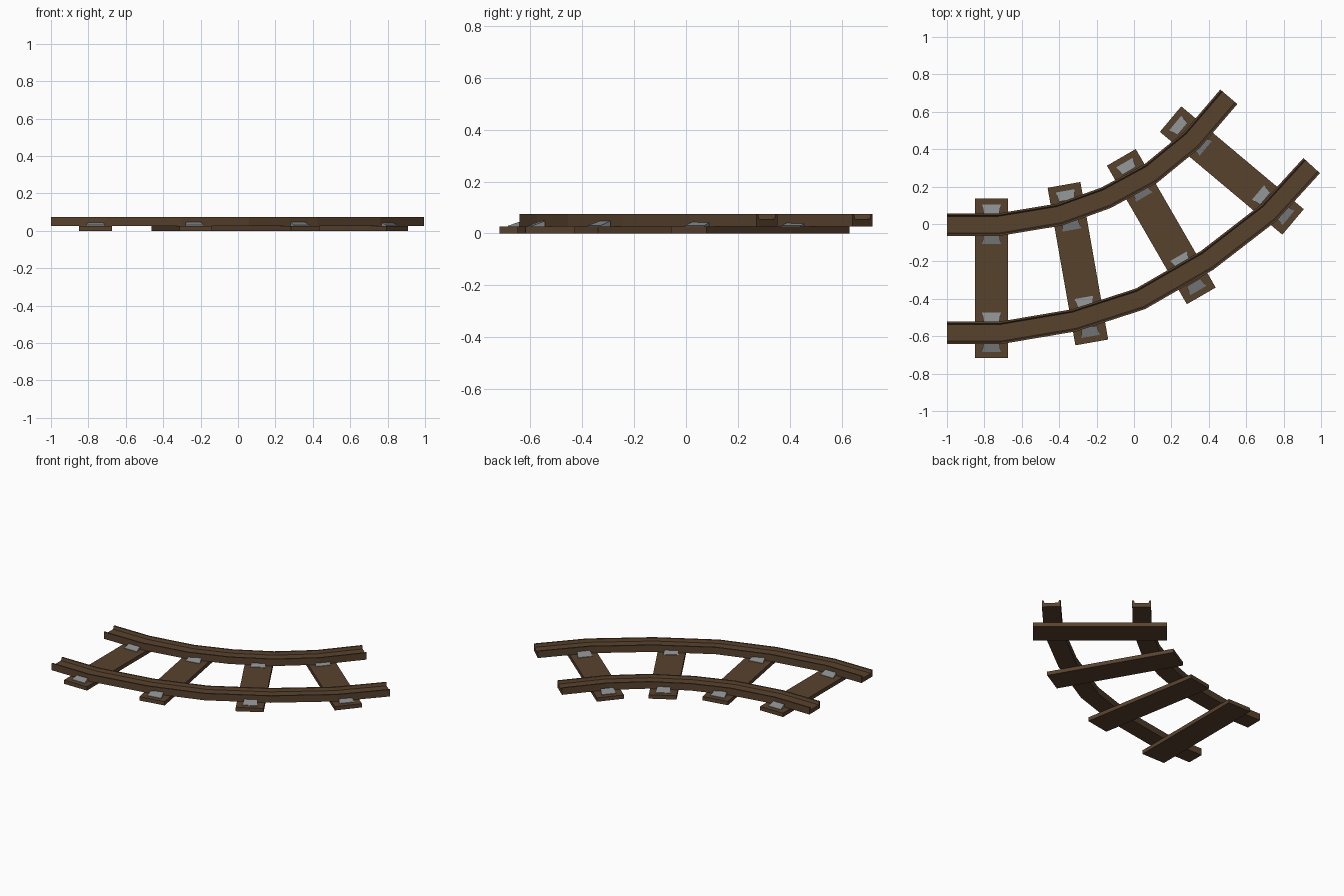
import bpy, bmesh
from math import radians
from mathutils import Vector, Matrix

if "Cube" in bpy.data.objects:
    bpy.data.objects.remove(bpy.data.objects["Cube"], do_unlink=True)


def material(name, rgb):
    m = bpy.data.materials.new(name)
    m.use_nodes = True
    m.diffuse_color = (*rgb, 1)
    m.node_tree.nodes["Principled BSDF"].inputs["Base Color"].default_value = (*rgb, 1)
    return m


WOOD = material("brown wood", (0.098, 0.055, 0.027))
METAL = material("grey metal", (0.25, 0.26, 0.265))
DECK = 0.027   # top of the sleepers
TOP = 0.075    # top of the rails
HALF = 0.06    # half the rail width


def finish(name, bm, mat, matrix=Matrix()):
    bmesh.ops.recalc_face_normals(bm, faces=bm.faces)
    mesh = bpy.data.meshes.new(name)
    bm.to_mesh(mesh)
    bm.free()
    mesh.materials.append(mat)
    obj = bpy.data.objects.new(name, mesh)
    obj.matrix_world = matrix
    bpy.context.scene.collection.objects.link(obj)
    return obj


def loft(bm, rings):
    """Skin closed rings of points and cap both ends."""
    loops = [[bm.verts.new(p) for p in ring] for ring in rings]
    n = len(loops[0])
    for a, b in zip(loops, loops[1:]):
        for i in range(n):
            j = (i + 1) % n
            bm.faces.new((a[i], a[j], b[j], b[i]))
    bm.faces.new(loops[0][::-1])
    bm.faces.new(loops[-1])


# Channel section of a rail: flat floor between two thin lips
half_section = [(HALF, DECK), (HALF, TOP), (HALF - 0.01, TOP), (HALF - 0.016, 0.055)]
SECTION = half_section + [(-s, z) for s, z in reversed(half_section)]


def rail(name, path):
    pts = [Vector(p) for p in path]
    rings = []
    for i, p in enumerate(pts):
        before = (p - pts[i - 1]).normalized() if i else None
        after = (pts[i + 1] - p).normalized() if i < len(pts) - 1 else None
        d = ((before or after) + (after or before)).normalized()
        mitre = 1 / d.dot(before or after)
        side = Vector((d.y, -d.x)) * mitre
        rings.append([(*(p + side * s), z) for s, z in SECTION])
    bm = bmesh.new()
    loft(bm, rings)
    finish(name, bm, WOOD)


rail("inner_rail", [(-1, -0.003), (-0.72, -0.003), (-0.40, 0.05), (-0.15, 0.14),
                    (0.09, 0.27), (0.31, 0.45), (0.507, 0.68)])
rail("outer_rail", [(-1, -0.582), (-0.715, -0.582), (-0.32, -0.515), (0.035, -0.40),
                    (0.39, -0.195), (0.72, 0.06), (0.95, 0.312)])


# Sleepers, each with four sloping metal wedges gripping the rails
def sleeper(number, x, y, angle):
    place = Matrix.Translation((x, y, 0)) @ Matrix.Rotation(radians(angle), 4, "Z")
    bm = bmesh.new()
    bmesh.ops.create_cube(bm, size=1)
    bmesh.ops.scale(bm, vec=(0.178, 0.855, DECK), verts=bm.verts)
    bmesh.ops.translate(bm, vec=(0, 0, DECK / 2), verts=bm.verts)
    finish(f"sleeper_{number}", bm, WOOD, place)

    bm = bmesh.new()
    for centre in (-0.289, 0.289):
        for s in (-1, 1):
            near, far = centre + s * (HALF - 0.005), centre + s * 0.106
            loft(bm, [[(e * 0.042, near, DECK), (e * 0.042, near, 0.048),
                       (e * 0.05, far, 0.03), (e * 0.05, far, DECK)] for e in (-1, 1)])
    finish(f"rail_clips_{number}", bm, METAL, place)


for n, spot in enumerate([(-0.762, -0.29, 0), (-0.30, -0.212, 10),
                          (0.146, -0.014, 30), (0.523, 0.286, 50)], 1):
    sleeper(n, *spot)
